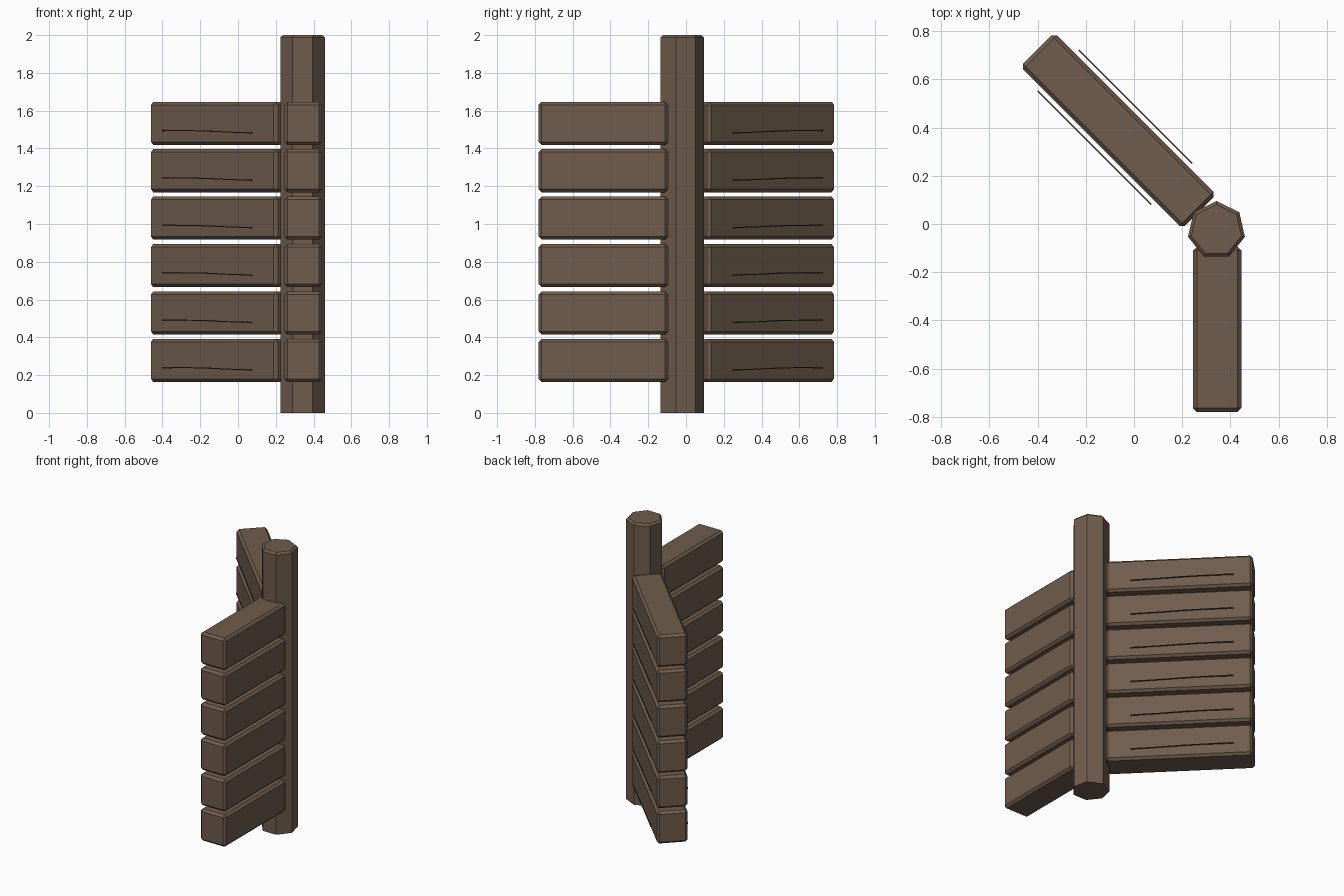
import bpy, bmesh, math
from mathutils import Matrix, Vector

if "Cube" in bpy.data.objects:
    bpy.data.objects.remove(bpy.data.objects["Cube"])


def material(name, rgb):
    m = bpy.data.materials.new(name)
    m.diffuse_color = (*rgb, 1)
    m.use_nodes = True
    m.node_tree.nodes["Principled BSDF"].inputs["Base Color"].default_value = m.diffuse_color
    return m


WOOD = material("brown wood", (0.162, 0.109, 0.074))
CRACK = material("dark crack", (0.07, 0.045, 0.03))


def finish(bm, name, mat, matrix=Matrix()):
    bmesh.ops.recalc_face_normals(bm, faces=bm.faces)
    me = bpy.data.meshes.new(name)
    bm.to_mesh(me)
    bm.free()
    me.materials.append(mat)
    ob = bpy.data.objects.new(name, me)
    ob.matrix_world = matrix
    bpy.context.collection.objects.link(ob)
    return ob


def prism(bm, profile, depth):
    """Extrude an XY profile along +z."""
    face = bm.faces.new([bm.verts.new((x, y, 0)) for x, y in profile])
    ext = bmesh.ops.extrude_face_region(bm, geom=[face])["geom"]
    verts = [v for v in ext if isinstance(v, bmesh.types.BMVert)]
    bmesh.ops.translate(bm, verts=verts, vec=(0, 0, depth))


def placed(x, y, z, angle):
    return Matrix.Translation((x, y, z)) @ Matrix.Rotation(angle, 4, 'Z')


def log(name, size, matrix):
    bm = bmesh.new()
    bmesh.ops.create_cube(bm, size=1)
    bmesh.ops.scale(bm, vec=size, verts=bm.verts)
    bmesh.ops.bevel(bm, geom=bm.edges[:], offset=0.016, segments=1,
                    affect='EDGES')
    finish(bm, name, WOOD, matrix)


# Seven-sided corner post, chamfered around the top
bm = bmesh.new()
R = 0.121
prism(bm, [(R * math.cos(a), R * math.sin(a)) for a in
           (math.pi / 2 + k * math.tau / 7 for k in range(7))], 2.0)
rim = [e for e in bm.edges if all(v.co.z > 1.9 for v in e.verts)]
bmesh.ops.bevel(bm, geom=rim, offset=0.013, segments=1, affect='EDGES')
finish(bm, "corner_post", WOOD, placed(0.342, -0.026, 0, 0))

# Thin split drawn along a log: length runs on x, height on y
split = [(-0.333, 0.003), (-0.12, 0.004), (0.0, 0.001), (0.333, -0.009),
         (0.333, -0.002), (0.15, 0.001), (0.0, 0.007), (-0.15, 0.009),
         (-0.333, 0.011)]

for i in range(6):
    z = 0.278 + 0.251 * i
    # Straight wall and diagonal wall
    log(f"straight_log_{i+1}", (0.2, 0.686, 0.228), placed(0.345, -0.437, z, 0))
    wall = placed(-0.065, 0.3875, z, -math.pi / 4)
    log(f"diagonal_log_{i+1}", (0.95, 0.2, 0.228), wall)
    # Splits stand just off both faces of the diagonal wall
    for side, y in (("front", -0.117), ("back", 0.123)):
        bm = bmesh.new()
        prism(bm, split, 0.006)
        stand = Matrix.Translation((-0.02, y, -0.045)) \
            @ Matrix.Rotation(math.pi / 2, 4, 'X')
        finish(bm, f"{side}_crack_{i+1}", CRACK, wall @ stand)
